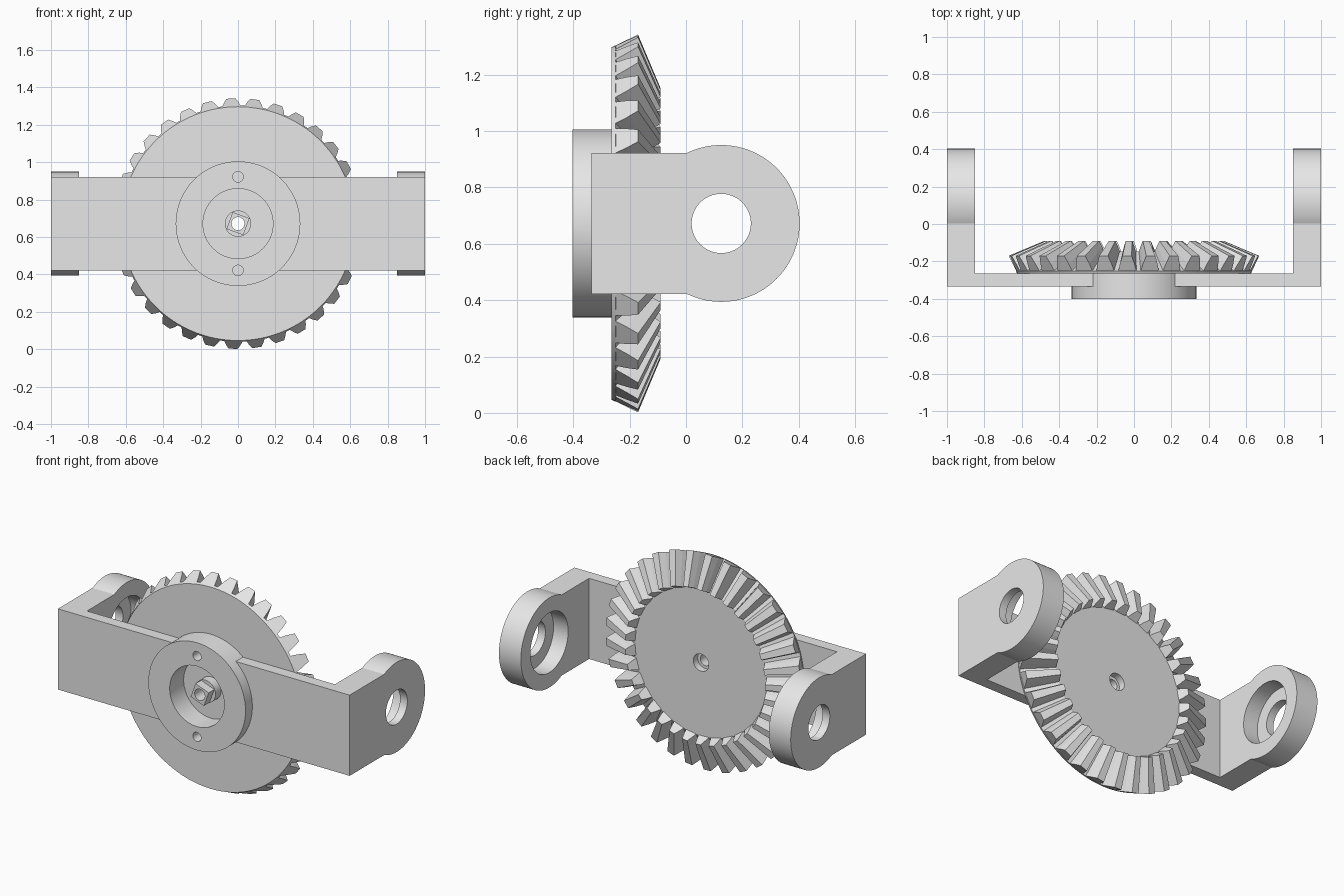
import bpy, bmesh, math
from mathutils import Matrix, Vector

if "Cube" in bpy.data.objects:
    bpy.data.objects.remove(bpy.data.objects["Cube"])

CZ = 0.672                      # height of the gear axis
TEETH = 33
APEX = 0.112                    # y of the bevel cone apex

grey = bpy.data.materials.new("plain grey")
grey.diffuse_color = (0.8, 0.8, 0.8, 1)
grey.use_nodes = True
grey.node_tree.nodes["Principled BSDF"].inputs["Base Color"].default_value = grey.diffuse_color


def finish(name, bm):
    bmesh.ops.recalc_face_normals(bm, faces=bm.faces)
    me = bpy.data.meshes.new(name)
    bm.to_mesh(me)
    bm.free()
    me.materials.append(grey)
    ob = bpy.data.objects.new(name, me)
    bpy.context.collection.objects.link(ob)
    return ob


def cylinder(name, axis, radius, a, b, c1, c2, segs=96):
    """Cylinder from a to b along x or y; c1, c2 are the other two coordinates."""
    mid = (a + b) / 2
    if axis == 'X':
        m = Matrix.Translation((mid, c1, c2)) @ Matrix.Rotation(math.pi / 2, 4, 'Y')
    else:
        m = Matrix.Translation((c1, mid, c2)) @ Matrix.Rotation(math.pi / 2, 4, 'X')
    bm = bmesh.new()
    bmesh.ops.create_cone(bm, cap_ends=True, segments=segs, radius1=radius,
                          radius2=radius, depth=abs(b - a), matrix=m)
    return finish(name, bm)


def activate(ob):
    bpy.ops.object.select_all(action='DESELECT')
    ob.select_set(True)
    bpy.context.view_layer.objects.active = ob


def combine(ob, others, operation):
    activate(ob)
    for o in others:
        mod = ob.modifiers.new("bool", 'BOOLEAN')
        mod.operation, mod.solver, mod.object = operation, 'EXACT', o
        bpy.ops.object.modifier_apply(modifier=mod.name)
        bpy.data.objects.remove(o)


def smooth(ob):
    activate(ob)
    bpy.ops.object.shade_smooth_by_angle(angle=math.radians(25))


# U-shaped bracket: plan outline raised through the strap height
outline = [(-1, -0.335), (1, -0.335), (1, 0.125), (0.85, 0.125),
           (0.85, -0.265), (-0.85, -0.265), (-0.85, 0.125), (-1, 0.125)]
bm = bmesh.new()
face = bm.faces.new([bm.verts.new((x, y, CZ - 0.25)) for x, y in outline])
ext = bmesh.ops.extrude_face_region(bm, geom=[face])
bmesh.ops.translate(bm, vec=(0, 0, 0.5),
                    verts=[v for v in ext["geom"] if isinstance(v, bmesh.types.BMVert)])
bracket = finish("bracket", bm)

# Round hub and arm eyes joined to the bracket
combine(bracket, [cylinder("hub", 'Y', 0.333, -0.402, -0.265, 0, CZ, 128)]
        + [cylinder("eye", 'X', 0.278, s * 0.85, s * 1.0, 0.125, CZ, 128) for s in (-1, 1)],
        'UNION')

# Hub bore, two screw holes, eye holes with inner counterbores
cuts = [cylinder("bore", 'Y', 0.187, -0.5, -0.2, 0, CZ)]
for s in (-1, 1):
    cuts += [cylinder("screw_hole", 'Y', 0.028, -0.5, -0.2, 0, CZ + s * 0.25, 32),
             cylinder("eye_hole", 'X', 0.105, s * 0.7, s * 1.1, 0.125, CZ),
             cylinder("eye_counterbore", 'X', 0.185, s * 0.7, s * 0.95, 0.125, CZ)]
combine(bracket, cuts, 'DIFFERENCE')
smooth(bracket)

# Gear body with shaft: closed (radius, y) profile turned around the y axis
profile = [(0.035, -0.32), (0.07, -0.32), (0.07, -0.265), (0.625, -0.265),
           (0.632, -0.25), (0.453, -0.147), (0.053, -0.147), (0.053, -0.19), (0.035, -0.19)]
bm = bmesh.new()
SEG = TEETH * 4
rings = []
for i in range(SEG):
    a = 2 * math.pi * i / SEG
    rings.append([bm.verts.new((r * math.sin(a), y, CZ + r * math.cos(a))) for r, y in profile])
for i in range(SEG):
    p, q = rings[i], rings[(i + 1) % SEG]
    for j in range(len(profile)):
        k = (j + 1) % len(profile)
        bm.faces.new((p[j], p[k], q[k], q[j]))
smooth(finish("gear_body", bm))

# Bevel teeth: one section at the rim, shrunk toward the apex for the inner end
section = [(0.079, 0.629, -0.255), (0.060, 0.650, -0.212), (0.036, 0.670, -0.170)]
section += [(-h, r, y) for h, r, y in reversed(section)]
bm = bmesh.new()
for t in range(TEETH):
    centre = math.radians(-3.2) + 2 * math.pi * t / TEETH
    ends = []
    for k in (1.0, 0.716):
        ends.append([bm.verts.new((k * r * math.sin(centre + h), APEX + k * (y - APEX),
                                   CZ + k * r * math.cos(centre + h))) for h, r, y in section])
    outer, inner = ends
    bm.faces.new(outer)
    bm.faces.new(inner[::-1])
    for j in range(6):
        k = (j + 1) % 6
        bm.faces.new((outer[j], inner[j], inner[k], outer[k]))
finish("gear_teeth", bm)

# Square drive tip on the shaft, pierced by the centre hole
bm = bmesh.new()
bmesh.ops.create_cube(bm, size=1, matrix=Matrix.Translation((0, -0.3475, CZ))
                      @ Matrix.Rotation(math.radians(20), 4, 'Y')
                      @ Matrix.Diagonal(Vector((0.096, 0.055, 0.096, 1))))
tip = finish("square_shaft_tip", bm)
combine(tip, [cylinder("tip_hole", 'Y', 0.035, -0.5, -0.2, 0, CZ, 48)], 'DIFFERENCE')
smooth(tip)
